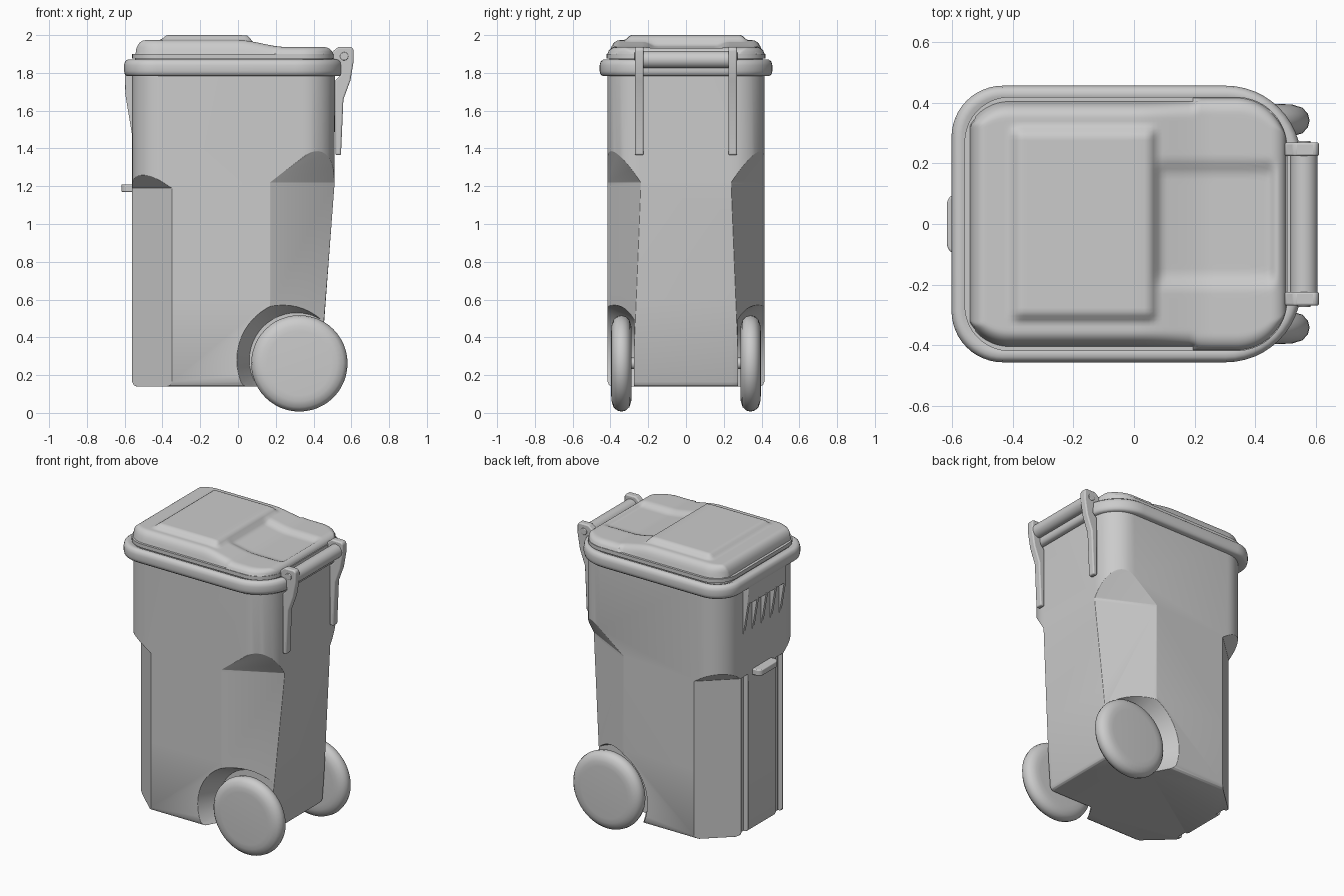
import bpy, bmesh, math
from mathutils import Vector

if "Cube" in bpy.data.objects:
    bpy.data.objects.remove(bpy.data.objects["Cube"])

def finish(name, bm, angle=35, bevel=0, segs=3):
    bmesh.ops.recalc_face_normals(bm, faces=bm.faces)
    me = bpy.data.meshes.new(name)
    bm.to_mesh(me); bm.free()
    ob = bpy.data.objects.new(name, me)
    bpy.context.collection.objects.link(ob)
    if bevel:
        m = ob.modifiers.new("bevel", 'BEVEL')
        m.width, m.segments, m.limit_method = bevel, segs, 'ANGLE'
    activate(ob)
    bpy.ops.object.shade_smooth_by_angle(angle=math.radians(angle))
    return ob

def activate(ob):
    bpy.ops.object.select_all(action='DESELECT')
    bpy.context.view_layer.objects.active = ob
    ob.select_set(True)

def outline(x0, x1, hy, rl, rr, n=12):
    """Rounded rectangle, separate corner radii for left and right ends."""
    pts = []
    for cx, cy, r, a0 in ((x1-rr, hy-rr, rr, 0), (x0+rl, hy-rl, rl, 90),
                          (x0+rl, rl-hy, rl, 180), (x1-rr, rr-hy, rr, 270)):
        for i in range(n+1):
            a = math.radians(a0 + 90*i/n)
            pts.append((cx + r*math.cos(a), cy + r*math.sin(a)))
    return pts

def loft(name, rings, closed=False, **kw):
    bm = bmesh.new()
    vs = [[bm.verts.new(p) for p in ring] for ring in rings]
    n = len(vs[0])
    pairs = list(zip(vs, vs[1:])) + ([(vs[-1], vs[0])] if closed else [])
    for a, b in pairs:
        for i in range(n):
            bm.faces.new((a[i], a[(i+1) % n], b[(i+1) % n], b[i]))
    if not closed:
        bm.faces.new(vs[0]); bm.faces.new(vs[-1])
    return finish(name, bm, **kw)

def side_prism(name, pts, y0, y1, **kw):
    """Extrude an xz profile along y."""
    return loft(name, [[(x, y, z) for x, z in pts] for y in (y0, y1)], **kw)

def cylinder_y(name, x, z, y0, y1, r0, r1=None, n=48, **kw):
    r1 = r0 if r1 is None else r1
    return loft(name, [[(x + r*math.cos(t*math.tau/n), y, z + r*math.sin(t*math.tau/n))
                        for t in range(n)] for y, r in ((y0, r0), (y1, r1))], **kw)

def corner_cutter(a, b, out, s, z_in, z_out):
    """Wedge slicing a lower body corner along line a-b, with sloped top ledge."""
    a, b, o = Vector(a), Vector(b), Vector(out)
    d = (b - a).normalized()
    a, b = a - d*0.03, b + d*0.3
    base = [a, b, b + o, a + o]
    tops = [z_in, z_in, z_out, z_out]
    return loft("cutter", [[(p.x, s*p.y, -0.1) for p in base],
                           [(p.x, s*p.y, z) for p, z in zip(base, tops)]])

# body: tapered rounded shell
levels = [(0.14, 0.412, 0.022), (0.147, 0.424, 0.008), (0.165, 0.432, 0),
          (0.6, 0.465, 0), (1.2, 0.51, 0), (1.85, 0.515, 0)]
body = loft("bin_body", [[(x, y, z) for x, y in outline(-0.56+i, x1, 0.415-i, 0.17, 0.17)]
                         for z, x1, i in levels], angle=40)

# lower corner chamfers, rib grooves and wheel wells
cutters = []
for s in (1, -1):
    cutters.append(corner_cutter((-0.35, 0.415), (-0.54, 0.24), (-0.3, 0.33), s, 1.19, 1.62))
    cutters.append(corner_cutter((0.17, 0.415), (0.49, 0.25), (0.2, 0.38), s, 1.22, 1.95))
    cutters.append(side_prism("cutter", [(-0.7, -0.1), (-0.525, -0.1), (-0.525, 1.17), (-0.7, 1.28)],
                              s*0.145, s*0.215))
    cutters.append(cylinder_y("cutter", 0.31, 0.28, s*0.275, s*0.475, 0.25, 0.345))
for c in cutters:
    m = body.modifiers.new("cut", 'BOOLEAN')
    m.operation, m.object, m.solver = 'DIFFERENCE', c, 'EXACT'
    activate(body)
    bpy.ops.object.modifier_apply(modifier=m.name)
    bpy.data.objects.remove(c)
bev = body.modifiers.new("soft_edges", 'BEVEL')
bev.width, bev.segments, bev.limit_method = 0.012, 2, 'ANGLE'
bev.angle_limit = math.radians(25)
activate(body)
bpy.ops.object.shade_smooth_by_angle(angle=math.radians(40))

# rim: rounded band swept round the top
rim_profile = [(-0.06, 1.785), (-0.016, 1.783), (-0.004, 1.793), (0, 1.81), (0, 1.84),
               (-0.005, 1.86), (-0.018, 1.87), (-0.035, 1.87), (-0.06, 1.86)]
loft("rim", [[(x, y, z) for x, y in outline(-0.603-o, 0.553+o, 0.457+o, 0.17+o, 0.25+o)]
             for o, z in rim_profile], closed=True, angle=50)

# lid: height field fitted to a rounded outline
def step(a, b, t):
    t = min(1, max(0, (t-a)/(b-a)))
    return t*t*(3-2*t)

X0, X1, HY, RL, RR = -0.56, 0.507, 0.42, 0.15, 0.17
def half_width(x):
    for r, d in ((RL, x-X0), (RR, X1-x)):
        if d < r:
            return HY - r + math.sqrt(max(0, r*r - (r-d)**2))
    return HY

def lid_z(x, y, d):
    ay = abs(y)
    h = 1.973 - 0.036*step(0.0, 0.26, x)
    h += 0.027*step(-0.42, -0.37, x)*(1-step(0.05, 0.08, x))*(1-step(0.29, 0.33, ay))
    h -= 0.02*step(0.06, 0.1, x)*(1-step(0.44, 0.48, x))*(1-step(0.16, 0.22, ay))
    lip = 0.018 if x < 0.2 else 0.006
    t = min(1, max(0, (d-lip)/0.05))
    return 1.9 + (h-1.9)*math.sqrt(1-(1-t)**2)

bm = bmesh.new()
NX, NY = 110, 70
grid = []
for i in range(NX+1):
    x = X0 + (X1-X0)*(1-math.cos(math.pi*i/NX))/2
    w = half_width(x)
    row = []
    for j in range(NY+1):
        y = -w*math.cos(math.pi*j/NY)
        row.append(bm.verts.new((x, y, lid_z(x, y, min(x-X0, X1-x, w-abs(y))))))
    grid.append(row)
for a, b in zip(grid, grid[1:]):
    for j in range(NY):
        bm.faces.new((a[j], b[j], b[j+1], a[j+1]))
ext = bmesh.ops.extrude_edge_only(bm, edges=[e for e in bm.edges if e.is_boundary])
skirt = [g for g in ext["geom"] if isinstance(g, bmesh.types.BMVert)]
for v in skirt:
    v.co.z = 1.875
bmesh.ops.contextual_create(bm, geom=[e for e in bm.edges if e.is_boundary])
finish("lid", bm, angle=40)
# plug that carries the lid on the body
loft("lid_seat", [[(x, y, z) for x, y in outline(-0.545, 0.5, 0.405, 0.15, 0.17)]
                  for z in (1.83, 1.885)])

# wheels with rounded tyres, and axle
for s, side in ((1, "back"), (-1, "front")):
    prof = [(0.288, 0.17), (0.29, 0.2), (0.3, 0.232), (0.32, 0.25), (0.342, 0.255),
            (0.364, 0.25), (0.384, 0.232), (0.394, 0.2), (0.396, 0.17)]
    loft(side + "_wheel", [[(0.325 + r*math.cos(t*math.tau/48), s*y, 0.262 + r*math.sin(t*math.tau/48))
                            for t in range(48)] for y, r in prof], angle=50)
cylinder_y("axle", 0.325, 0.262, -0.33, 0.33, 0.03, n=20)

# handle brackets, bolts and bar
bracket = [(0.515, 1.365), (0.545, 1.365), (0.558, 1.66), (0.595, 1.76), (0.612, 1.86),
           (0.612, 1.925), (0.6, 1.937), (0.53, 1.937), (0.497, 1.91), (0.497, 1.875),
           (0.54, 1.86), (0.545, 1.79), (0.515, 1.76)]
for y, side in ((0.247, "back"), (-0.247, "front")):
    side_prism(side + "_bracket", bracket, y-0.023, y+0.023, bevel=0.008)
    cylinder_y(side + "_bolt", 0.562, 1.888, y-0.028, y+0.028, 0.022, n=20, bevel=0.004)
cylinder_y("handle_bar", 0.562, 1.87, -0.24, 0.24, 0.045, n=32)

# grip under the rim with fins, and lift catch
side_prism("grip", [(-0.54, 1.66), (-0.596, 1.68), (-0.6, 1.82), (-0.54, 1.82)], -0.2, 0.2, bevel=0.006)
for k in range(5):
    y = -0.19 + 0.095*k
    side_prism("grip_fin_%d" % (k+1), [(-0.55, 1.47), (-0.562, 1.48), (-0.597, 1.69), (-0.55, 1.69)],
               y-0.01, y+0.01)
loft("lift_catch", [[(x, y, z) for x, y in outline(-0.618, -0.54, 0.1, 0.035, 0.01, 6)]
                    for z in (1.17, 1.21)], bevel=0.006)
